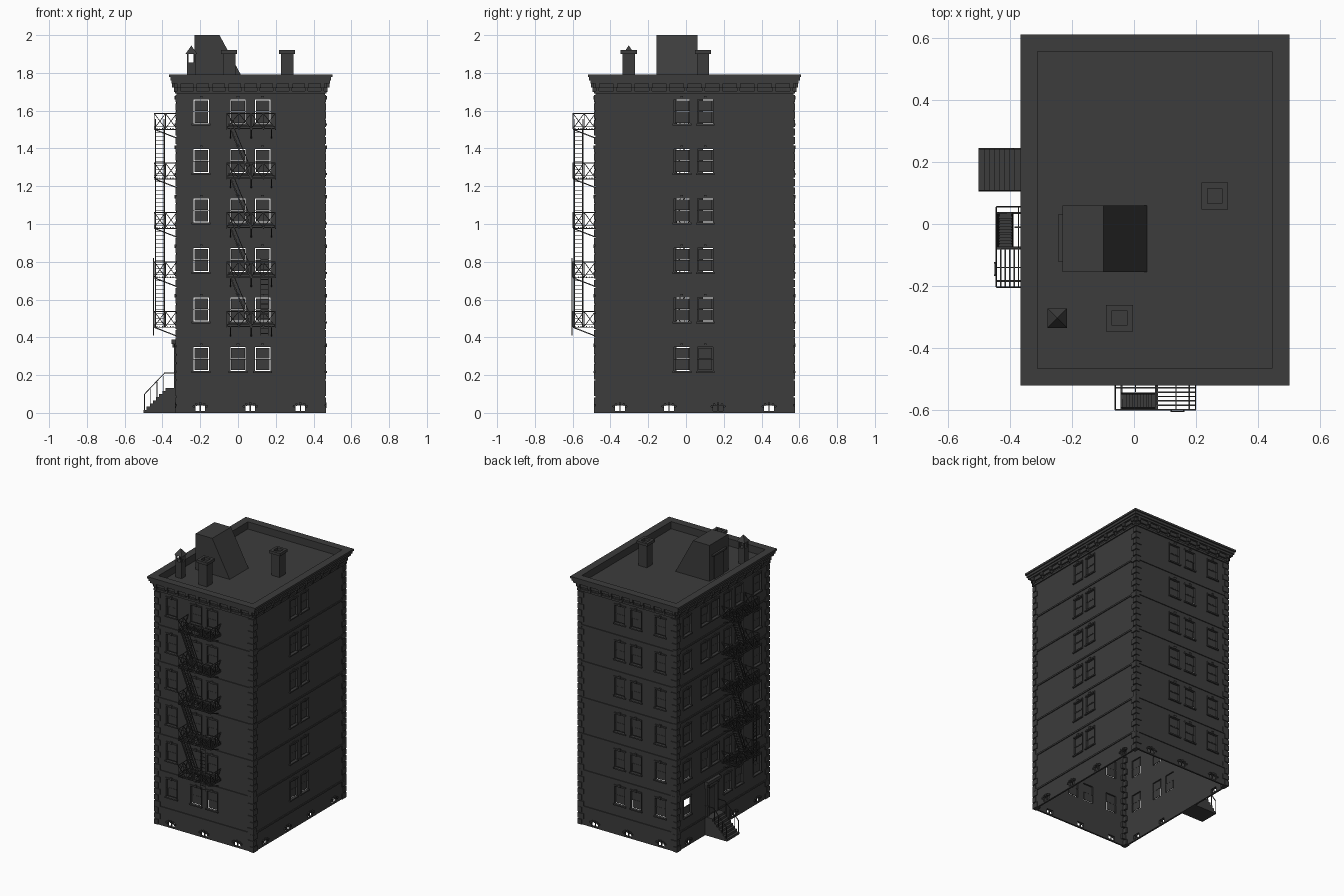
import bpy, bmesh, math
from mathutils import Vector

cube = bpy.data.objects.get("Cube")
if cube:
    bpy.data.objects.remove(cube, do_unlink=True)

X0, X1, Y0, Y1 = -0.325, 0.46, -0.48, 0.57
DECK, FLOOR = 1.74, 0.262

charcoal = bpy.data.materials.new("charcoal")
charcoal.use_nodes = True
COLOUR = (0.045, 0.045, 0.045, 1)
charcoal.diffuse_color = COLOUR
charcoal.node_tree.nodes["Principled BSDF"].inputs["Base Color"].default_value = COLOUR

# Side frames: u runs along the wall, d points outward, z is up
SIDES = {
    "front": (lambda u, d, z: Vector((u, Y0 - d, z)), X0, X1),
    "back": (lambda u, d, z: Vector((u, Y1 + d, z)), X0, X1),
    "left": (lambda u, d, z: Vector((X1 + d, u, z)), Y0, Y1),
    "right": (lambda u, d, z: Vector((X0 - d, u, z)), Y0, Y1),
}
COLUMNS = {
    "front": [-0.195, 0.0, 0.13],
    "back": [-0.195, 0.0, 0.13],
    "left": [-0.022, 0.102],
    "right": [0.45, 0.25, 0.13, -0.01, -0.14, -0.35],
}
VENTS = {
    "front": [-0.2, 0.065, 0.33],
    "back": [-0.2, 0.065, 0.33],
    "left": [-0.35, -0.09, 0.17, 0.44],
    "right": [-0.35, -0.09, 0.44],
}


def finish(bm, name, recalc=True):
    if recalc:
        bmesh.ops.recalc_face_normals(bm, faces=bm.faces)
    mesh = bpy.data.meshes.new(name)
    bm.to_mesh(mesh)
    bm.free()
    mesh.materials.append(charcoal)
    obj = bpy.data.objects.new(name, mesh)
    bpy.context.collection.objects.link(obj)
    return obj


def hexa(bm, low, high):
    """Solid between two matching four-point loops."""
    a = [bm.verts.new(p) for p in low]
    b = [bm.verts.new(p) for p in high]
    bm.faces.new(a)
    bm.faces.new(b)
    for i in range(4):
        j = (i + 1) % 4
        bm.faces.new((a[i], a[j], b[j], b[i]))


def box(bm, p, q):
    loop = [(p[0], p[1]), (q[0], p[1]), (q[0], q[1]), (p[0], q[1])]
    hexa(bm, [(x, y, p[2]) for x, y in loop], [(x, y, q[2]) for x, y in loop])


def side_box(bm, side, u0, u1, d0, d1, z0, z1):
    f = SIDES[side][0]
    box(bm, f(u0, d0, z0), f(u1, d1, z1))


def bar(bm, p, q, r=0.0022):
    axis = (q - p).normalized()
    a = axis.cross(Vector((1, 0, 0)) if abs(axis.z) > 0.9 else Vector((0, 0, 1))).normalized() * r
    b = axis.cross(a).normalized() * r
    ring = [a + b, a - b, -a - b, b - a]
    hexa(bm, [p + o for o in ring], [q + o for o in ring])


def band(bm, d0, d1, z0, z1):
    """Ring of moulding around all four walls."""
    for side, (f, lo, hi) in SIDES.items():
        side_box(bm, side, lo - d1, hi + d1, d0, d1, z0, z1)


def windows(side):
    for i in range(6):
        for u in COLUMNS[side]:
            if not (side == "right" and i == 0 and 0.1 < u < 0.3):
                yield i, u, 0.285 + FLOOR * i


# Hollow walls with window and basement openings
HW, HZ = 0.041, 0.064
for side, (f, lo, hi) in SIDES.items():
    holes = [(u - HW, u + HW, z - HZ, z + HZ) for i, u, z in windows(side)]
    holes += [(u - 0.026, u + 0.026, 0.01, 0.04) for u in VENTS[side]]
    us = sorted({round(v, 4) for h in holes for v in h[:2]} | {lo, hi})
    zs = sorted({round(v, 4) for h in holes for v in h[2:]} | {0, DECK})
    bm = bmesh.new()
    for u0, u1 in zip(us, us[1:]):
        for z0, z1 in zip(zs, zs[1:]):
            u, z = (u0 + u1) / 2, (z0 + z1) / 2
            if not any(h[0] < u < h[1] and h[2] < z < h[3] for h in holes):
                bm.faces.new([bm.verts.new(f(a, -0.006, c))
                              for a, c in ((u0, z0), (u1, z0), (u1, z1), (u0, z1))])
    bmesh.ops.remove_doubles(bm, verts=bm.verts, dist=0.0002)
    wall = finish(bm, side + "_wall")
    mod = wall.modifiers.new("thickness", "SOLIDIFY")
    mod.thickness, mod.offset = 0.012, 0

# Window sashes and stone surrounds
for side in SIDES:
    sash, trim = bmesh.new(), bmesh.new()
    for i, u, z in windows(side):
        side_box(sash, side, u - 0.036, u + 0.036, -0.011, -0.008, z - 0.059, z - 0.003)
        if not (side == "right" and i == 0 and u > 0.4):
            side_box(sash, side, u - 0.036, u + 0.036, -0.008, -0.005, z + 0.002, z + 0.059)
        side_box(sash, side, u - HW, u + HW, -0.012, -0.005, z - 0.003, z + 0.001)
        side_box(trim, side, u - 0.05, u + 0.05, 0, 0.01, z - HZ - 0.009, z - HZ)
        side_box(trim, side, u - 0.047, u + 0.047, 0, 0.006, z + HZ, z + HZ + 0.01)
        side_box(trim, side, u - 0.007, u + 0.007, 0, 0.01, z + HZ, z + HZ + 0.018)
        for s in (-1, 1):
            side_box(trim, side, u + s * HW, u + s * 0.046, 0, 0.004, z - HZ, z + HZ)
    # Arched stones and centre bar of the basement openings
    f = SIDES[side][0]
    for u in VENTS[side]:
        side_box(trim, side, u - 0.003, u + 0.003, -0.01, -0.004, 0.01, 0.04)
        for k in range(5):
            a = math.pi * (0.12 + 0.19 * k)
            bar(trim, f(u + 0.03 * math.cos(a), 0.002, 0.027 + 0.014 * math.sin(a)),
                f(u + 0.042 * math.cos(a), 0.002, 0.027 + 0.028 * math.sin(a)), 0.006)
    finish(sash, side + "_window_sashes")
    finish(trim, side + "_window_trim")

# Belt courses between floors
bm = bmesh.new()
for i in range(6):
    z = 0.133 + FLOOR * i
    band(bm, 0, 0.006, z - 0.006, z + 0.005)
finish(bm, "belt_courses")

# Corner quoins with alternating lengths
bm = bmesh.new()
for cx, sx in ((X0, -1), (X1, 1)):
    for cy, sy in ((Y0, -1), (Y1, 1)):
        for k in range(38):
            a, b = (0.042, 0.026) if k % 2 else (0.026, 0.042)
            z = k * 0.0445
            box(bm, (cx + sx * 0.006, cy + sy * 0.006, z), (cx - sx * a, cy - sy * b, z + 0.037))
finish(bm, "corner_quoins")

# Stepped cornice, parapet and brackets
bm = bmesh.new()
for d, z0, z1 in ((0.008, 1.69, 1.705), (0.012, 1.72, 1.745), (0.026, 1.745, 1.76),
                  (0.033, 1.76, 1.778), (0.04, 1.778, 1.792)):
    band(bm, -0.015, d, z0, z1)
for side, (f, lo, hi) in SIDES.items():
    n = round((hi - lo) / 0.092)
    for k in range(n + 1):
        u = lo + 0.012 + (hi - lo - 0.024) * k / n
        side_box(bm, side, u - 0.011, u + 0.011, 0, 0.024, 1.722, 1.75)
        side_box(bm, side, u - 0.008, u + 0.008, 0, 0.014, 1.7, 1.722)
finish(bm, "cornice")

bm = bmesh.new()
box(bm, (X0 + 0.002, Y0 + 0.002, DECK - 0.012), (X1 - 0.002, Y1 - 0.002, DECK))
finish(bm, "roof_deck")

# Sloped stairwell bulkhead with its door
bm = bmesh.new()
profile = [(-0.23, DECK), (0.042, DECK), (-0.098, 2.0), (-0.23, 2.0)]
hexa(bm, [(x, -0.155, z) for x, z in profile], [(x, 0.06, z) for x, z in profile])
finish(bm, "roof_bulkhead")
bm = bmesh.new()
box(bm, (-0.236, -0.1, DECK), (-0.23, 0.01, 1.91))
box(bm, (-0.245, -0.12, 1.91), (-0.23, 0.03, 1.922))
finish(bm, "bulkhead_door")

# Chimneys with hollow caps
for name, cx, cy in (("front_chimney", -0.047, -0.303), ("rear_chimney", 0.26, 0.09)):
    bm = bmesh.new()
    box(bm, (cx - 0.033, cy - 0.033, DECK), (cx + 0.033, cy + 0.033, 1.9))
    for s in (-1, 1):
        box(bm, (cx - 0.043, cy + s * 0.024, 1.9), (cx + 0.043, cy + s * 0.043, 1.92))
        box(bm, (cx + s * 0.024, cy - 0.024, 1.9), (cx + s * 0.043, cy + 0.024, 1.92))
    finish(bm, name)

# Vent stack with open sides and pyramid cap
bm = bmesh.new()
cx, cy = -0.247, -0.303
box(bm, (cx - 0.024, cy - 0.024, DECK), (cx + 0.024, cy + 0.024, 1.855))
for sx in (-1, 1):
    for sy in (-1, 1):
        box(bm, (cx + sx * 0.024, cy + sy * 0.024, 1.855), (cx + sx * 0.014, cy + sy * 0.014, 1.9))
bmesh.ops.create_cone(bm, cap_ends=True, segments=4, radius1=0.044, radius2=0, depth=0.045)
for v in bm.verts[-5:]:
    x, y = v.co.x, v.co.y
    c = math.sqrt(0.5)
    v.co = (cx + (x - y) * c, cy + (x + y) * c, v.co.z + 1.9225)
finish(bm, "vent_stack")


# Fire escapes: t runs from the stair end of the platforms
def fire_escape(side, start, s):
    f = SIDES[side][0]
    P = lambda t, d, z: f(start + s * t, d, z)
    L, D, RAIL = 0.258, 0.118, 0.08
    decks, stairs = bmesh.new(), bmesh.new()
    for i in range(5):
        z = 0.457 + FLOOR * i
        for k in range(9):
            d = 0.004 + k * (D - 0.004) / 8
            bar(decks, P(0.135 if 0.06 < d < 0.112 else 0, d, z), P(L, d, z))
        for t in (0, 0.065, 0.135, 0.195, L):
            bar(decks, P(t, 0, z - 0.004), P(t, D if t != 0.065 else 0.06, z - 0.004))
        # Railings with crossed panels
        path = [P(0, 0, z), P(0, D / 2, z), P(0, D, z)]
        path += [P(L * k / 4, D, z) for k in range(1, 5)] + [P(L, D / 2, z), P(L, 0, z)]
        up = Vector((0, 0, RAIL))
        for a, b in zip(path, path[1:]):
            for p, q in ((a + up, b + up), (a + up * 0.15, b + up * 0.15), (b, b + up),
                         (a, b + up), (b, a + up)):
                bar(decks, p, q, 0.0018)
        for t in (0.02, 0.13, 0.238):
            bar(decks, P(t, D, z - 0.004), P(t, 0, z - 0.05), 0.003)
        # Flight up to the next platform
        if i < 4:
            for d in (0.066, 0.112):
                bar(stairs, P(0.128, d, z), P(0.02, d, z + FLOOR), 0.0035)
                bar(stairs, P(0.128, d, z + 0.05), P(0.02, d, z + FLOOR + 0.05))
            for k in range(1, 12):
                t, h = 0.128 - 0.009 * k, z + FLOOR * k / 12
                p, q = P(t - 0.008, 0.066, h), P(t + 0.008, 0.112, h + 0.003)
                box(stairs, p, q)
    # Drop ladder
    for t in (0.18, 0.22):
        bar(stairs, P(t, D + 0.005, 0.41), P(t, D + 0.005, 0.82))
    for k in range(16):
        z = 0.42 + 0.026 * k
        bar(stairs, P(0.18, D + 0.005, z), P(0.22, D + 0.005, z), 0.0018)
    finish(decks, side + "_fire_escape_platforms")
    finish(stairs, side + "_fire_escape_stairs")


fire_escape("front", -0.06, 1)
fire_escape("right", 0.055, -1)

# Entrance steps
bm = bmesh.new()
box(bm, (-0.385, 0.105, 0), (X0, 0.245, 0.133))
for k in range(7):
    x = -0.5 + 0.0165 * k
    box(bm, (x, 0.105, 0), (x + 0.0165, 0.245, 0.0166 * (k + 1)))
finish(bm, "entrance_steps")

# Handrails
bm = bmesh.new()
for y in (0.108, 0.242):
    for k in range(0, 8, 2):
        x, z = -0.495 + 0.0165 * k, 0.0166 * (k + 1)
        bar(bm, Vector((x, y, z)), Vector((x, y, z + 0.08)))
    bar(bm, Vector((-0.497, y, 0.097)), Vector((-0.388, y, 0.212)))
    bar(bm, Vector((-0.388, y, 0.212)), Vector((X0, y, 0.212)))
finish(bm, "entrance_handrails")

# Entrance door, pilasters and canopy
bm = bmesh.new()
side_box(bm, "right", 0.137, 0.213, 0, 0.004, 0.133, 0.32)
for u in (0.122, 0.228):
    side_box(bm, "right", u - 0.01, u + 0.01, 0, 0.014, 0.133, 0.345)
    side_box(bm, "right", u - 0.008, u + 0.008, 0, 0.022, 0.345, 0.365)
side_box(bm, "right", 0.105, 0.245, 0, 0.014, 0.335, 0.365)
side_box(bm, "right", 0.1, 0.25, 0, 0.028, 0.365, 0.388)
finish(bm, "entrance_door")
